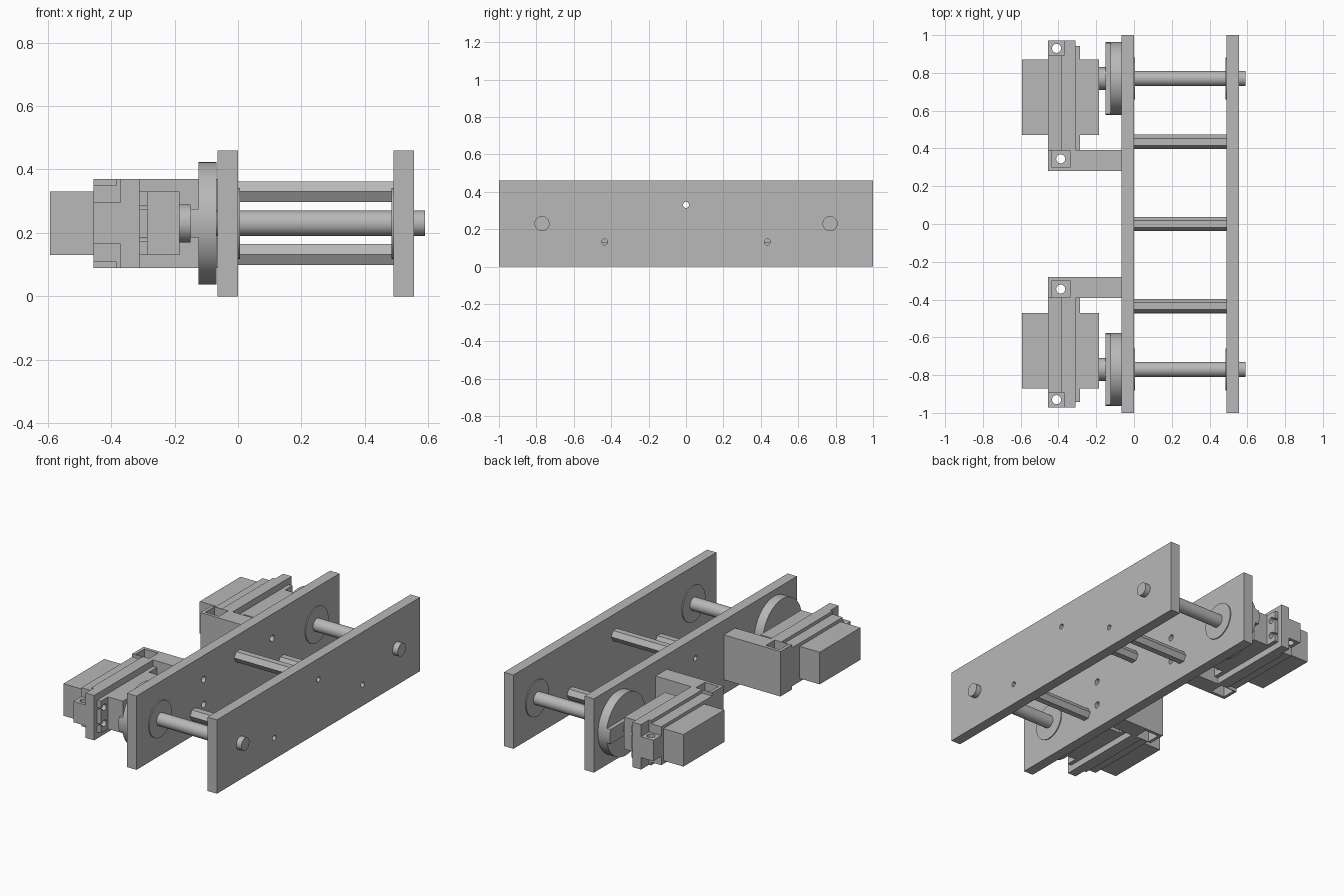
import bpy, bmesh, math
from mathutils import Matrix, Vector

if "Cube" in bpy.data.objects:
    bpy.data.objects.remove(bpy.data.objects["Cube"], do_unlink=True)

grey = bpy.data.materials.new("plain grey")
grey.use_nodes = True
GREY = (0.48, 0.48, 0.48, 1)
grey.diffuse_color = GREY
grey.node_tree.nodes["Principled BSDF"].inputs["Base Color"].default_value = GREY


def finish(bm, name, smooth=False):
    bmesh.ops.recalc_face_normals(bm, faces=bm.faces)
    mesh = bpy.data.meshes.new(name)
    bm.to_mesh(mesh)
    bm.free()
    mesh.materials.append(grey)
    ob = bpy.data.objects.new(name, mesh)
    bpy.context.collection.objects.link(ob)
    if smooth:
        smooth_sides(ob)
    return ob


def smooth_sides(ob):
    bpy.ops.object.select_all(action='DESELECT')
    ob.select_set(True)
    bpy.context.view_layer.objects.active = ob
    bpy.ops.object.shade_smooth_by_angle(angle=math.radians(30))


def box(name, x, y, z):
    """Box from (min, max) ranges."""
    bm = bmesh.new()
    bmesh.ops.create_cube(bm, size=1)
    for v in bm.verts:
        v.co = Vector([(a + b) / 2 + c * (b - a) for c, (a, b) in zip(v.co, (x, y, z))])
    return finish(bm, name)


def rod(name, r, span, u, v, axis='X', sides=48):
    """Cylinder along X at (y, z) = (u, v), or along Z at (x, y) = (u, v)."""
    bm = bmesh.new()
    bmesh.ops.create_cone(bm, cap_ends=True, segments=sides, radius1=r, radius2=r,
                          depth=span[1] - span[0])
    mid = sum(span) / 2
    if axis == 'X':
        turn = Matrix.Rotation(math.pi / 2, 4, 'Y')
        if sides == 6:  # corners point sideways
            turn = turn @ Matrix.Rotation(math.pi / 2, 4, 'Z')
            for vert in bm.verts:
                a = round(math.atan2(vert.co.y, vert.co.x) / (math.pi / 3) - 0.01)
                vert.co.x, vert.co.y = r * math.cos(a * math.pi / 3), r * math.sin(a * math.pi / 3)
        bm.transform(Matrix.Translation((mid, u, v)) @ turn)
    else:
        bm.transform(Matrix.Translation((u, v, mid)))
    return finish(bm, name, sides > 6)


def boolean(ob, tools, operation='DIFFERENCE'):
    for t in tools:
        m = ob.modifiers.new("cut", 'BOOLEAN')
        m.object, m.operation, m.solver = t, operation, 'EXACT'
    bpy.context.view_layer.update()
    deps = bpy.context.evaluated_depsgraph_get()
    mesh = bpy.data.meshes.new_from_object(ob.evaluated_get(deps))
    ob.modifiers.clear()
    ob.data = mesh
    for t in tools:
        bpy.data.objects.remove(t, do_unlink=True)
    smooth_sides(ob)


MID = 0.23          # axle height
AXLE = 0.77         # axle distance from the middle
ARM = 0.337         # bracket arm distance from the middle
SPACERS = [(0, 0.33), (-0.435, 0.132), (0.435, 0.132)]
INNER, OUTER = (-0.065, 0), (0.49, 0.555)

# Side plates, drilled for spacers, axles and bracket screws
for name, span in (("right_plate", INNER), ("left_plate", OUTER)):
    plate = box(name, span, (-1, 1), (0, 0.46))
    through = (span[0] - 0.1, span[1] + 0.1)
    cuts = [rod("cutter", 0.016, through, y, z, sides=24) for y, z in SPACERS]
    cuts += [rod("cutter", 0.04, through, s * AXLE, MID) for s in (-1, 1)]
    if span == INNER:
        cuts += [rod("cutter", 0.02, through, s * ARM, z, sides=24)
                 for s in (-1, 1) for z in (0.155, 0.31)]
    boolean(plate, cuts)

# Hollow hexagonal spacers
for i, (y, z) in enumerate(SPACERS):
    spacer = rod(f"hex_spacer_{i + 1}", 0.0375, (0, 0.49), y, z, sides=6)
    boolean(spacer, [rod("cutter", 0.016, (-0.1, 0.6), y, z, sides=24)])

for side, s in (("back", 1), ("front", -1)):
    def yr(a, b):
        return tuple(sorted((s * a, s * b)))

    def cut_box(x, y, z):
        return box("cutter", x, yr(*y), z)

    # Axle and bearing flanges
    y = s * AXLE
    rod(f"{side}_axle", 0.04, (-0.1, 0.59), y, MID)
    rod(f"{side}_inner_bearing", 0.112, (-0.01, 0.006), y, MID)
    rod(f"{side}_outer_bearing", 0.112, (0.484, 0.5), y, MID)

    # Drive disc, horn bar and motor hub
    rod(f"{side}_drive_disc", 0.193, (-0.125, -0.067), y, MID, sides=64)
    horn = rod(f"{side}_horn", 0.193, (-0.15, -0.125), y, MID, sides=64)
    boolean(horn, [box("cutter", (-0.2, 0), (y - 0.3, y + 0.3), (MID - 0.045, MID + 0.045))],
            'INTERSECT')
    rod(f"{side}_hub", 0.06, (-0.187, -0.149), y, MID)

    # Motor body and slotted mounting tab
    box(f"{side}_motor", (-0.593, -0.184), yr(0.47, 0.872), (0.13, 0.33))
    tab = box(f"{side}_motor_tab", (-0.311, -0.285), yr(0.39, 0.942), (0.13, 0.33))
    cuts = []
    for z in (0.18, 0.28):
        for hole in (0.43, 0.91):
            cuts.append(rod("cutter", 0.02, (-0.4, -0.2), s * hole, z, sides=24))
        cuts.append(cut_box((-0.4, -0.2), (0.91, 1), (z - 0.005, z + 0.005)))
    boolean(tab, cuts)

    # Bracket: an arm from the plate and a frame around the motor
    outline = [(-0.065, 0.28), (-0.065, 0.392), (-0.311, 0.392),
               (-0.311, 0.972), (-0.455, 0.972), (-0.455, 0.28)]
    bm = bmesh.new()
    face = bm.faces.new([bm.verts.new((px, s * py, 0.09)) for px, py in outline])
    up = bmesh.ops.extrude_face_region(bm, geom=[face])["geom"]
    bmesh.ops.translate(bm, vec=(0, 0, 0.28),
                        verts=[g for g in up if isinstance(g, bmesh.types.BMVert)])
    bracket = finish(bm, f"{side}_bracket")
    cuts = [cut_box((-0.6, -0.2), (0.47, 0.872), (0.13, 0.33)),
            rod("cutter", 0.024, (0, 0.5), -0.388, s * 0.345, 'Z', 24),
            rod("cutter", 0.024, (0, 0.5), -0.41, s * 0.93, 'Z', 24)]
    for low, high, step in ((0.295, 0.5, (0.35, 0.5)), (-0.1, 0.165, (-0.1, 0.11))):
        cuts.append(cut_box((-0.435, -0.34), (0.3, 0.388), (low, high)))
        cuts.append(cut_box((-0.6, -0.37), (0.893, 1.1), (low, high)))
        cuts.append(cut_box((-0.6, -0.385), (0.392, 0.9), step))
    cuts += [rod("cutter", 0.02, (-0.25, 0.1), s * ARM, z, sides=24) for z in (0.155, 0.31)]
    boolean(bracket, cuts)
